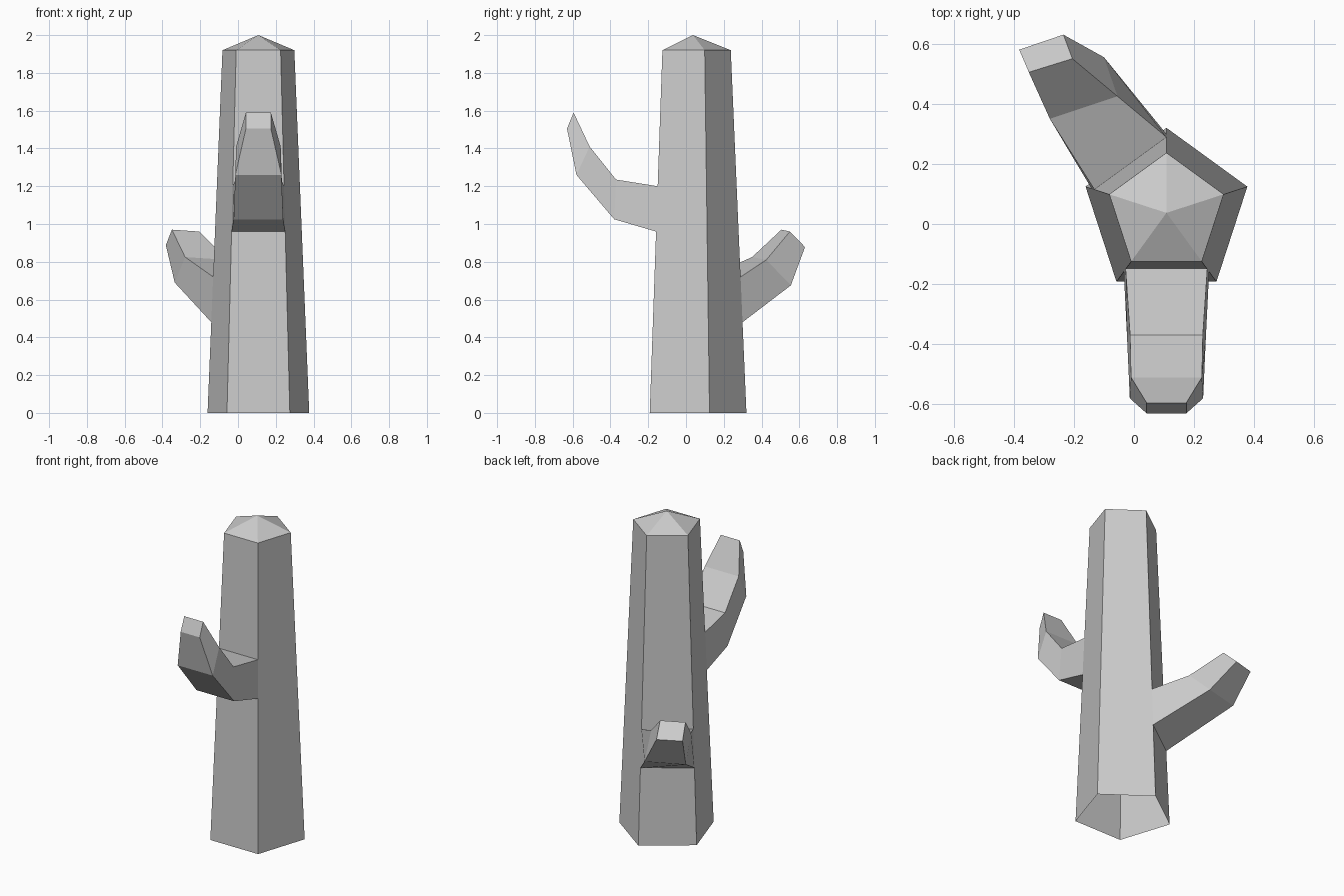
import bpy, bmesh, math

if "Cube" in bpy.data.objects:
    bpy.data.objects.remove(bpy.data.objects["Cube"])

CX, CY = 0.108, 0.037
R_BOTTOM, R_TOP, Z_TOP = 0.283, 0.2, 1.92
bm = bmesh.new()


def trunk_ring(z):
    r = R_BOTTOM + (R_TOP - R_BOTTOM) * z / Z_TOP
    return [bm.verts.new((CX + r * math.cos(math.radians(90 + 72 * i)),
                          CY + r * math.sin(math.radians(90 + 72 * i)), z))
            for i in range(5)]


def bridge(a, b, skip=None):
    n = len(a)
    for i in range(n):
        if i != skip:
            bm.faces.new((a[i], a[(i + 1) % n], b[(i + 1) % n], b[i]))


def arm(root, sections):
    for pts in sections:
        ring = [bm.verts.new(p) for p in pts]
        bridge(root, ring)
        root = ring
    bm.faces.new(root)


# Tapered five-sided trunk, open underneath, with openings for the two arms
levels = [0, 0.48, 0.72, 0.96, 1.2, Z_TOP]
openings = {1: 0, 3: 2}          # level index: side index
rings = [trunk_ring(z) for z in levels]
for k in range(5):
    bridge(rings[k], rings[k + 1], openings.get(k))

# Pointed cap
tip = bm.verts.new((CX, CY, 2.0))
for i in range(5):
    bm.faces.new((rings[-1][i], rings[-1][(i + 1) % 5], tip))


def root_of(k):
    s = openings[k]
    lo, hi = rings[k], rings[k + 1]
    return [lo[s], lo[s + 1], hi[s + 1], hi[s]]


# Front arm: (lower half width, y, z, upper half width, y, z)
profile = [(0.131, -0.38, 1.025, 0.121, -0.37, 1.235),
           (0.122, -0.58, 1.26, 0.118, -0.51, 1.41),
           (0.066, -0.63, 1.505, 0.066, -0.595, 1.59)]
arm(root_of(3), [[(CX - a, y, z), (CX + a, y, z), (CX + b, v, w), (CX - b, v, w)]
                 for a, y, z, b, v, w in profile])

# Back left arm
arm(root_of(1), [
    [(-0.10, 0.555, 0.675), (-0.335, 0.48, 0.69), (-0.28, 0.35, 0.825), (-0.055, 0.425, 0.81)],
    [(-0.235, 0.63, 0.878), (-0.382, 0.58, 0.888), (-0.35, 0.505, 0.97), (-0.205, 0.55, 0.96)]])

bmesh.ops.recalc_face_normals(bm, faces=bm.faces)
mesh = bpy.data.meshes.new("cactus")
bm.to_mesh(mesh)
bm.free()
bpy.context.collection.objects.link(bpy.data.objects.new("cactus", mesh))
